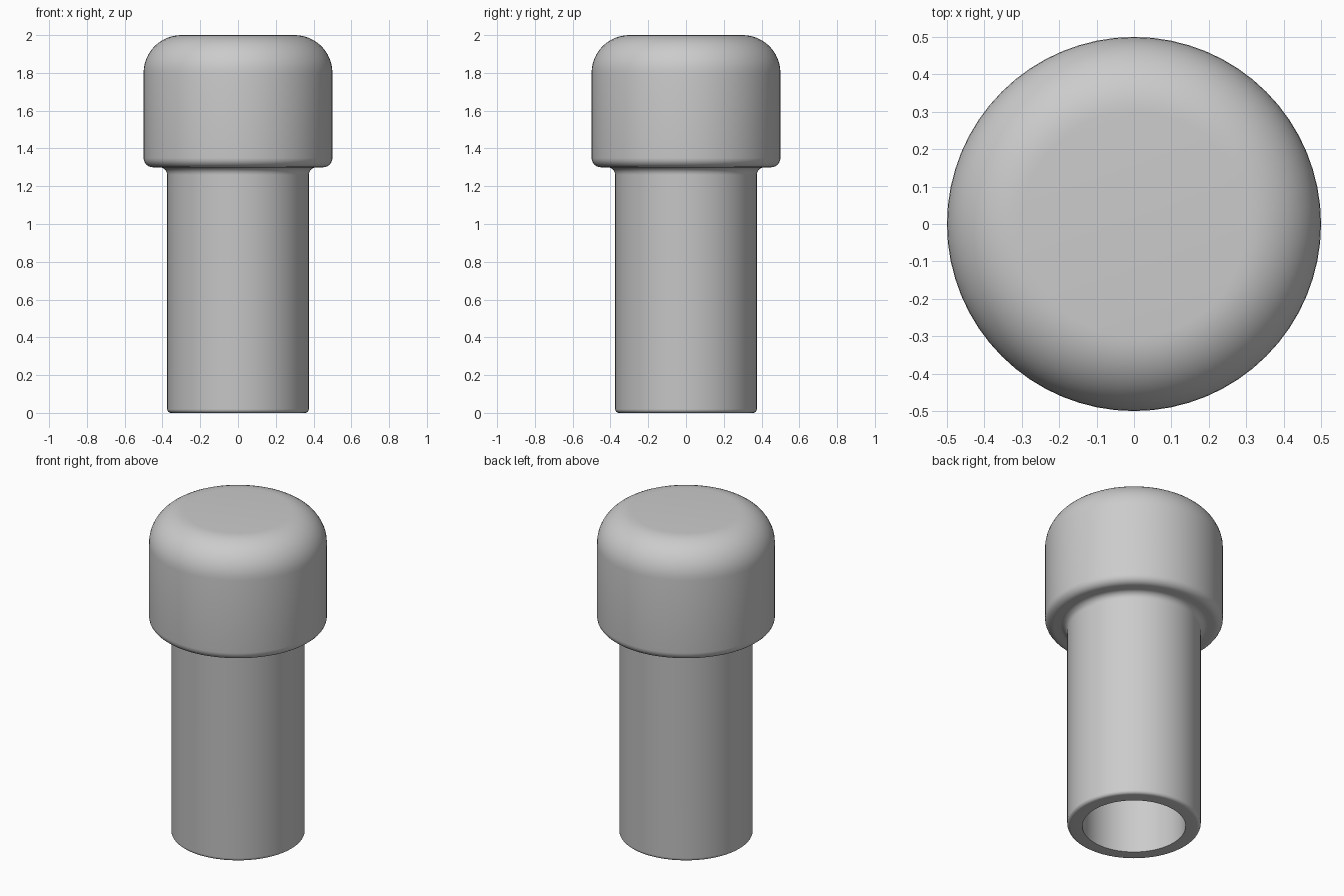
import bpy, bmesh
from math import cos, sin, radians, pi

if "Cube" in bpy.data.objects:
    bpy.data.objects.remove(bpy.data.objects["Cube"], do_unlink=True)

SIDES = 64

grey = bpy.data.materials.new("plain grey")
grey.use_nodes = True
colour = (0.6, 0.6, 0.6, 1)
grey.diffuse_color = colour
grey.node_tree.nodes["Principled BSDF"].inputs["Base Color"].default_value = colour


def arc(x, z, r, start, end, steps=6):
    """Points of a fillet around (x, z), angles in degrees."""
    angles = [radians(start + (end - start) * i / steps) for i in range(steps + 1)]
    return [(x + r * cos(a), z + r * sin(a)) for a in angles]


# Half section: closed bore, rim, stem, neck fillet, rounded cap
profile = [(0, 1.3), (0.29, 1.3), (0.29, 0)]
profile += arc(0.355, 0.02, 0.02, -90, 0)
profile += arc(0.415, 1.26, 0.04, 180, 90)
profile += arc(0.45, 1.35, 0.05, -90, 0)
profile += arc(0.3, 1.8, 0.2, 0, 90, 12)
profile += [(0, 2)]

# Turn the section around the vertical axis
bm = bmesh.new()
verts = [bm.verts.new((x, 0, z)) for x, z in profile]
edges = [bm.edges.new(pair) for pair in zip(verts, verts[1:])]
bmesh.ops.spin(bm, geom=verts + edges, cent=(0, 0, 0), axis=(0, 0, 1),
               angle=2 * pi, steps=SIDES, use_merge=True)
bmesh.ops.remove_doubles(bm, verts=bm.verts, dist=0.0001)
bmesh.ops.recalc_face_normals(bm, faces=bm.faces)

mesh = bpy.data.meshes.new("capped_tube")
bm.to_mesh(mesh)
bm.free()
mesh.materials.append(grey)
tube = bpy.data.objects.new("capped_tube", mesh)
bpy.context.collection.objects.link(tube)

# Smooth shading with a crisp bore edge
bpy.ops.object.select_all(action="DESELECT")
tube.select_set(True)
bpy.context.view_layer.objects.active = tube
bpy.ops.object.shade_smooth_by_angle(angle=radians(40))
